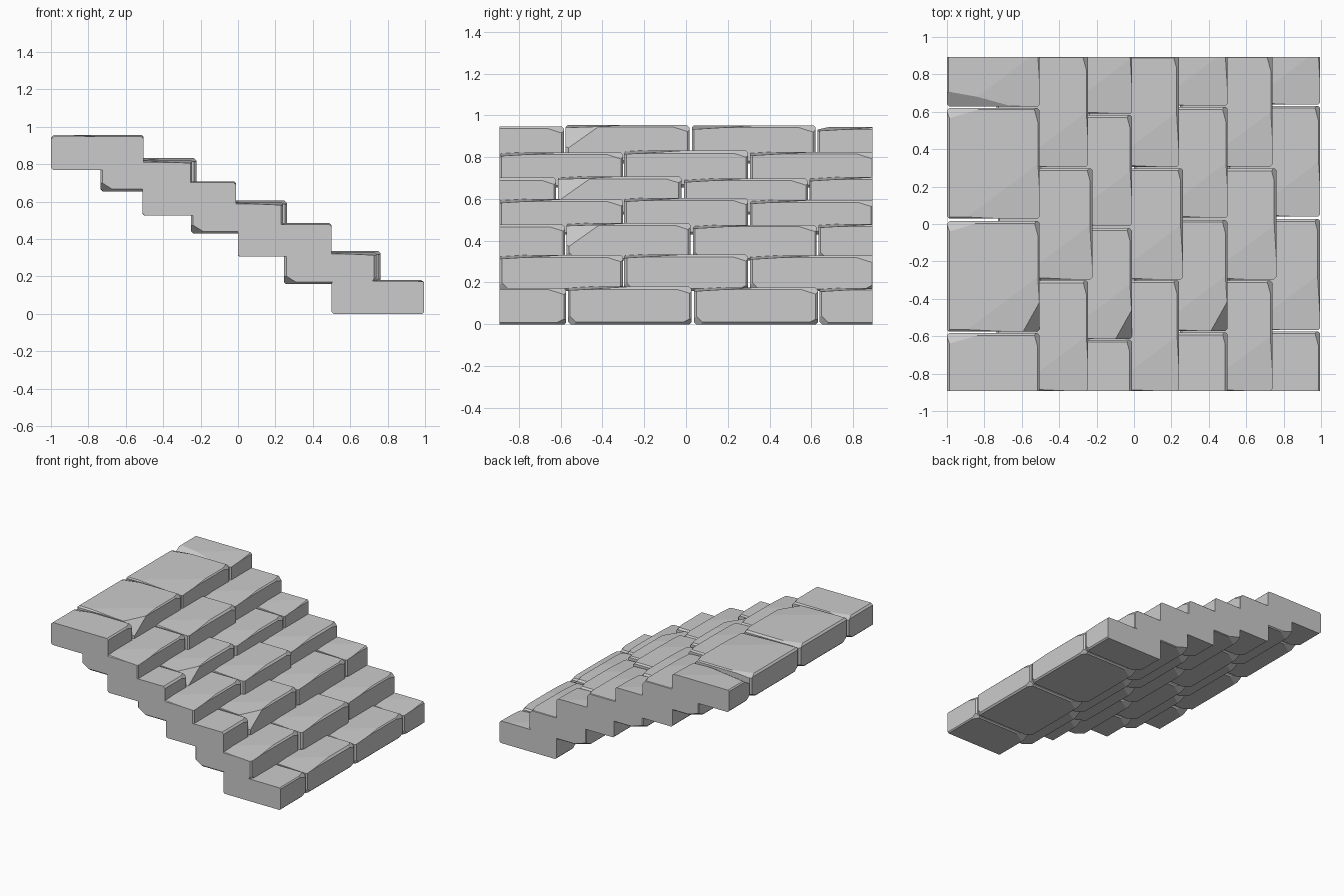
import bpy, bmesh, random
from mathutils import Vector

if "Cube" in bpy.data.objects:
    bpy.data.objects.remove(bpy.data.objects["Cube"])

random.seed(7)
stone = bpy.data.materials.new("light grey stone")
stone.diffuse_color = (0.6, 0.6, 0.6, 1)
stone.use_nodes = True
stone.node_tree.nodes["Principled BSDF"].inputs["Base Color"].default_value = stone.diffuse_color

END = 0.893  # flat side walls of the staircase


def cut(bm, point, normal):
    """Slice off everything beyond a plane and cap the hole."""
    geom = bm.verts[:] + bm.edges[:] + bm.faces[:]
    res = bmesh.ops.bisect_plane(bm, geom=geom, plane_co=point, plane_no=normal,
                                 clear_outer=True, dist=1e-5)
    edges = [e for e in res["geom_cut"]
             if isinstance(e, bmesh.types.BMEdge) and e.is_boundary]
    if edges:
        bmesh.ops.holes_fill(bm, edges=edges, sides=0)


def chip(bm, half, signs, size):
    """Chip a corner (three signs) or an edge (one sign zero) by size per axis."""
    corner = Vector([h * s for h, s in zip(half, signs)])
    normal = Vector([s / a for s, a in zip(signs, size)])
    axis = next(i for i in range(3) if signs[i])
    corner[axis] -= signs[axis] * size[axis]
    cut(bm, corner, normal.normalized())


def brick(name, x0, x1, y0, y1, z0, z1, chips):
    half = Vector((x1 - x0, y1 - y0, z1 - z0)) / 2
    centre = Vector((x0 + x1, y0 + y1, z0 + z1)) / 2
    bm = bmesh.new()
    bmesh.ops.create_cube(bm, size=2)
    bmesh.ops.scale(bm, vec=half, verts=bm.verts)
    # worn corners
    for signs, size in chips:
        chip(bm, half, signs, size)
    # narrow bevels on all edges
    for i in range(3):
        j, k = (i + 1) % 3, (i + 2) % 3
        for a in (-1, 1):
            for b in (-1, 1):
                signs = [0, 0, 0]
                signs[j], signs[k] = a, b
                w = random.uniform(0.008, 0.014)
                chip(bm, half, signs, (w, w, w))
    bmesh.ops.translate(bm, vec=centre, verts=bm.verts)
    # trim flush with the side walls
    for s in (-1, 1):
        cut(bm, (0, s * END, 0), (0, s, 0))
    bmesh.ops.recalc_face_normals(bm, faces=bm.faces)
    mesh = bpy.data.meshes.new(name)
    bm.to_mesh(mesh)
    bm.free()
    mesh.materials.append(stone)
    bpy.context.collection.objects.link(bpy.data.objects.new(name, mesh))


# wear shared by every brick: gentle slopes plus small broken corners
WORN = [((1, -1, 1), (0.40, 0.30, 0.018)),
        ((1, 1, 1), (0.03, 0.11, 0.035)),
        ((-1, 1, 1), (0.20, 0.06, 0.02)),
        ((1, -1, -1), (0.03, 0.05, 0.05)),
        ((-1, -1, -1), (0.08, 0.06, 0.05)),
        ((1, 1, -1), (0.04, 0.06, 0.03)),
        ((-1, 1, -1), (0.12, 0.08, 0.04))]
BROKEN = ((1, -1, 1), (0.10, 0.17, 0.12))
SLOPED = ((-1, -1, 1), (0.45, 0.08, 0.05))

# step: back x, front x, bottom z, top z, y centres of its bricks
HALF = (-0.87, -0.27, 0.335, 0.935)
FULL = (-0.597, 0.0, 0.602)
STEPS = [(0.50, 0.995, 0.005, 0.185, HALF),
         (0.245, 0.74, 0.165, 0.34, FULL),
         (0.00, 0.50, 0.31, 0.49, [y - 0.005 for y in HALF]),
         (-0.25, 0.24, 0.435, 0.61, FULL),
         (-0.51, -0.01, 0.53, 0.713, [y - 0.048 for y in HALF]),
         (-0.735, -0.245, 0.66, 0.837, FULL),
         (-1.0, -0.505, 0.775, 0.96, [y - 0.01 for y in HALF])]

for i, (x0, x1, z0, z1, centres) in enumerate(STEPS):
    for j, yc in enumerate(centres):
        chips = list(WORN)
        if i in (2, 4, 6) and j == 1:
            chips.append(BROKEN)
        if i == 6 and j == 3:
            chips.append(SLOPED)
        # middle bricks of the odd steps stick out a little
        out = 0.022 if i % 2 and j == 1 else 0.0
        low = 0.0 if j == 1 else random.uniform(0.003, 0.012)
        brick(f"step_{i + 1}_brick_{j + 1}", x0 + out * 0.3, x1 + out,
              yc - 0.296, yc + 0.296, z0, z1 - low, chips)

# exact ground contact
for ob in bpy.data.objects:
    ob.location.z = -0.005
